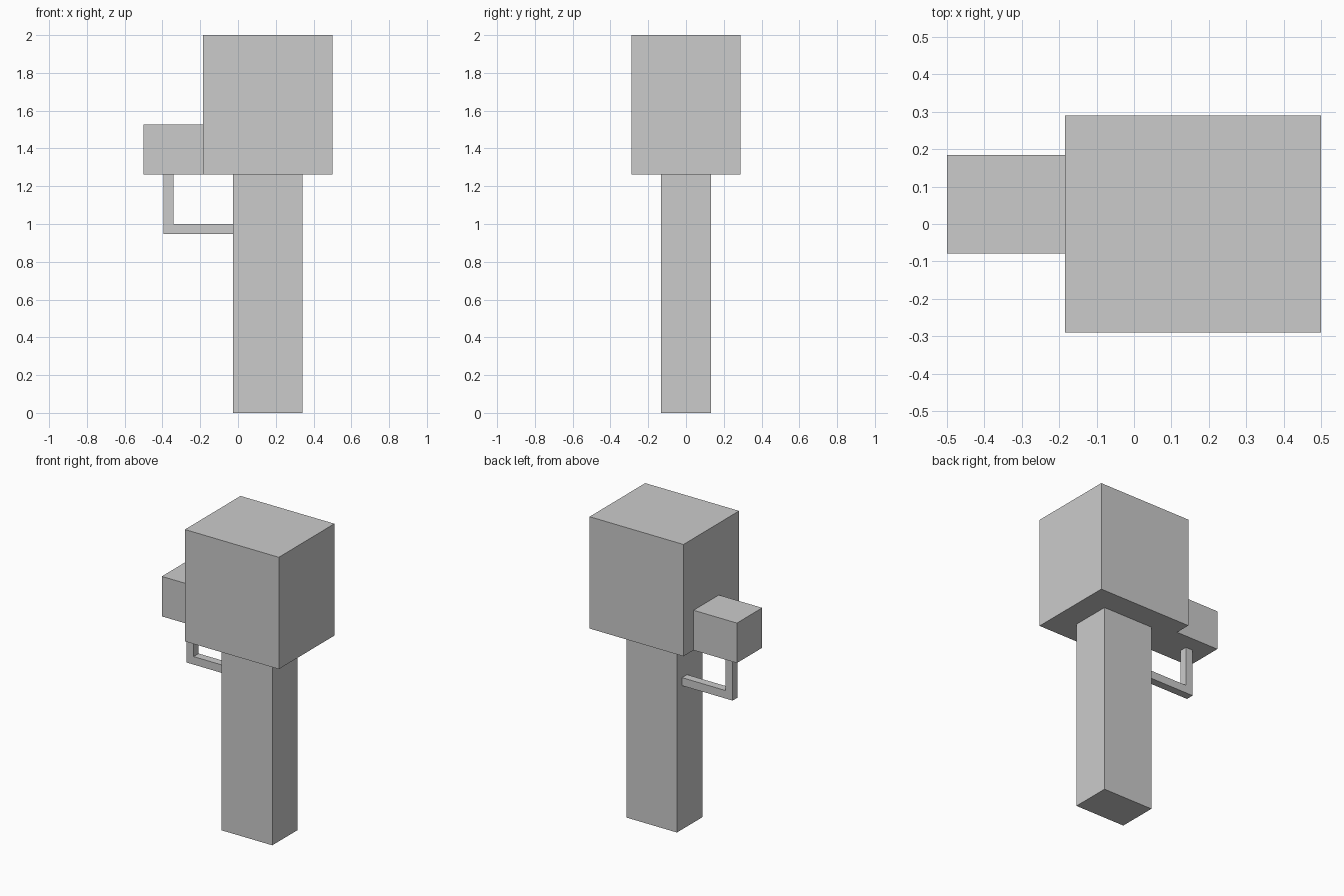
import bpy
import bmesh
from mathutils import Vector

if "Cube" in bpy.data.objects:
    bpy.data.objects.remove(bpy.data.objects["Cube"])

U = 2 / 38              # the model sits on a regular block grid, 38 units tall
ORIGIN_X = -9.5         # left edge of the grid, in units


def extrude_profile(name, profile, y0, y1):
    """Extrude an x-z outline (grid units) from y0 to y1."""
    bm = bmesh.new()
    verts = [bm.verts.new(((x + ORIGIN_X) * U, y0 * U, z * U)) for x, z in profile]
    face = bm.faces.new(verts)
    result = bmesh.ops.extrude_face_region(bm, geom=[face])
    moved = [g for g in result["geom"] if isinstance(g, bmesh.types.BMVert)]
    bmesh.ops.translate(bm, verts=moved, vec=Vector((0, (y1 - y0) * U, 0)))
    bmesh.ops.recalc_face_normals(bm, faces=bm.faces)
    mesh = bpy.data.meshes.new(name)
    bm.to_mesh(mesh)
    bm.free()
    obj = bpy.data.objects.new(name, mesh)
    bpy.context.collection.objects.link(obj)
    return obj


def box(name, x, y, z):
    """Axis-aligned block from (min, max) pairs in grid units."""
    outline = [(x[0], z[0]), (x[1], z[0]), (x[1], z[1]), (x[0], z[1])]
    return extrude_profile(name, outline, *y)


# Trunk and main foliage
box("trunk", (9, 16), (-2.5, 2.5), (0, 24))
box("main_foliage", (6, 19), (-5.5, 5.5), (24, 38))

# Small foliage block on the left, set slightly towards the back
box("side_foliage", (0, 6), (-1.5, 3.5), (24, 29))

# Bent branch from the trunk up to the small foliage
branch = [(2, 18), (9, 18), (9, 19), (3, 19), (3, 24), (2, 24)]
extrude_profile("branch", branch, 0.5, 1.5)
